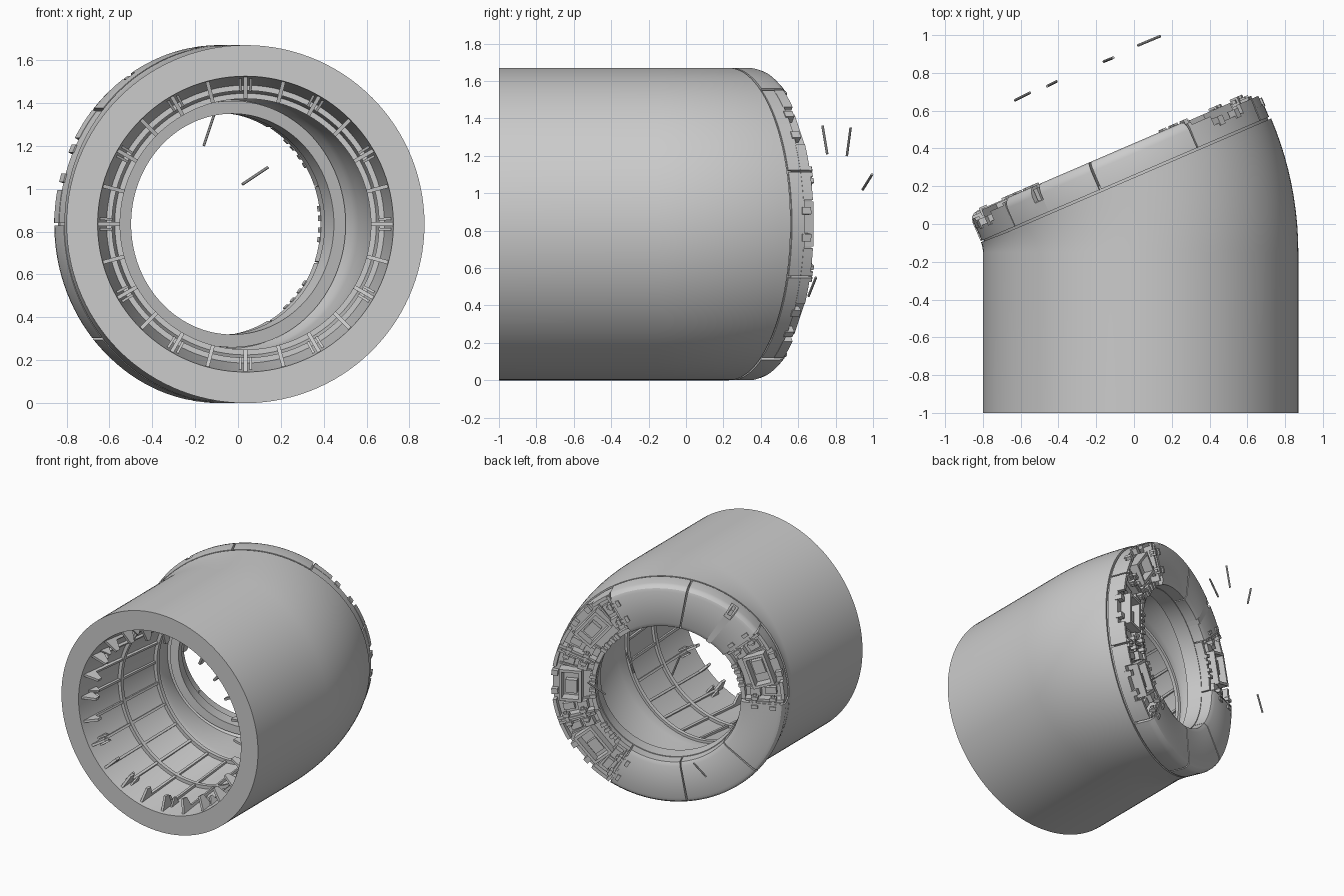
import bpy, bmesh
from math import sin, cos, pi, radians, ceil
from mathutils import Vector

if "Cube" in bpy.data.objects:
    bpy.data.objects.remove(bpy.data.objects["Cube"])

Z = Vector((0, 0, 1))
BEND = radians(23.3)
PIVOT = Vector((-0.95, -0.15, 0.835))


def bend_frame(t):
    # Origin, sideways axis and forward axis at bend angle t
    u = Vector((cos(t), sin(t), 0))
    return PIVOT + u * 0.985, u, Vector((-sin(t), cos(t), 0))


TUBE = (Vector((0.035, 0, 0.835)), Vector((1, 0, 0)), Vector((0, 1, 0)))
RING = bend_frame(BEND)


def pt(fr, r, a, h, t=0):
    o, u, n = fr
    return o + u * (r * cos(a) - t * sin(a)) + Z * (r * sin(a) + t * cos(a)) + n * h


def loft(bm, rows, wrap_rows, cap):
    # Skin quads between rows; each row is a closed loop
    rows = [[bm.verts.new(p) for p in row] for row in rows]
    m, k = len(rows), len(rows[0])
    for i in range(m if wrap_rows else m - 1):
        a, b = rows[i], rows[(i + 1) % m]
        for j in range(k):
            bm.faces.new((a[j], a[(j + 1) % k], b[(j + 1) % k], b[j]))
    if cap:
        bm.faces.new(rows[0])
        bm.faces.new(rows[-1])


def sector(bm, fr, prof, a0=0, a1=360, step=3):
    # Revolve an (r, h) profile from a0 to a1 degrees
    full = a1 - a0 >= 360
    n = max(1, ceil((a1 - a0) / step))
    angs = [radians(a0 + (a1 - a0) * i / n) for i in range(n if full else n + 1)]
    loft(bm, [[pt(fr, r, a, h) for r, h in prof] for a in angs], full, not full)


def prism(bm, fr, deg, prof, t0, t1):
    # Extrude an (r, h) profile sideways at one angle
    a = radians(deg)
    loft(bm, [[pt(fr, r, a, h, t) for r, h in prof] for t in (t0, t1)], False, True)


def rect(r0, r1, h0, h1):
    return [(r0, h0), (r1, h0), (r1, h1), (r0, h1)]


def finish(bm, name):
    bmesh.ops.recalc_face_normals(bm, faces=bm.faces[:])
    me = bpy.data.meshes.new(name)
    bm.to_mesh(me)
    bm.free()
    ob = bpy.data.objects.new(name, me)
    bpy.context.collection.objects.link(ob)
    bpy.ops.object.select_all(action='DESELECT')
    ob.select_set(True)
    bpy.context.view_layer.objects.active = ob
    bpy.ops.object.shade_smooth_by_angle(angle=radians(30))
    return ob


# Bent hull: outer skin forward, then inner wall back to the front rim
bm = bmesh.new()
N = 120
path = [(TUBE, 0.835, -1.0)]
path += [(bend_frame(BEND * i / 10), 0.835, 0) for i in range(10)]
path += [(RING, 0.835, -0.012), (RING, 0.575, -0.012)]
path += [(bend_frame(BEND * i / 8), 0.60, 0) for i in range(7, -1, -1)]
path += [(TUBE, 0.61, -0.2), (TUBE, 0.69, -1.0)]
loft(bm, [[pt(fr, r, 2 * pi * j / N, h) for j in range(N)] for fr, r, h in path], True, False)
finish(bm, "bent_hull")

# Hoops inside the tube
bm = bmesh.new()
for y in (-0.58, -0.2):
    w = 0.69 - 0.1 * (y + 1)
    sector(bm, TUBE, rect(w - 0.025, w + 0.01, y, y + 0.03))
finish(bm, "inner_hoops")

# 24 long ribs with a tooth at the front, every second one carries a fork
bm = bmesh.new()
rib = [(0.70, -0.975), (0.585, -0.94), (0.585, -0.90), (0.655, -0.87),
       (0.595, -0.2), (0.63, -0.2)]
for i in range(24):
    a = i * 15
    prism(bm, TUBE, a, rib, -0.009, 0.009)
    if i % 2 == 0:
        for s in (-3, 3):
            fork = [(0.685, -0.90), (0.62, -0.86), (0.62, -0.84), (0.685, -0.80)]
            prism(bm, TUBE, a + s * 0.7, fork, -0.006, 0.006)
finish(bm, "inner_ribs")

# Base plate and inner collar under the end ring
bm = bmesh.new()
sector(bm, RING, rect(0.53, 0.818, -0.02, 0.02))
sector(bm, RING, rect(0.515, 0.575, -0.05, 0.06))
finish(bm, "ring_base")

# Nine ring segments of 40 degrees: covered ones and open ones
OPEN = (-40, 0, 40, 160)
cover = [(0.52, 0), (0.835, 0), (0.835, 0.105), (0.828, 0.13), (0.812, 0.148),
         (0.79, 0.155), (0.55, 0.155), (0.52, 0.14)]
bm = bmesh.new()
for c in range(0, 360, 40):
    c = c if c <= 180 else c - 360
    if c in OPEN:
        continue
    a0, a1 = c - 19.6, c + 19.6
    if c == 120:
        # Small notch in the outer edge of this cover
        sector(bm, RING, cover, a0, 122)
        sector(bm, RING, [(0.52, 0), (0.835, 0), (0.835, 0.07), (0.76, 0.09),
                          (0.76, 0.155), (0.52, 0.155)], 122, 126)
        sector(bm, RING, cover, 126, a1)
        prism(bm, RING, 124, rect(0.78, 0.825, 0.07, 0.14), -0.012, 0.012)
    else:
        sector(bm, RING, cover, a0, a1)
finish(bm, "ring_covers")

# Open bays: floor, walls, frame and machinery boxes
bm = bmesh.new()
for c in OPEN:
    a0, a1 = c - 19.6, c + 19.6
    sector(bm, RING, rect(0.52, 0.828, 0, 0.075), a0, a1)
    sector(bm, RING, rect(0.52, 0.55, 0.07, 0.12), a0, a1)
    sector(bm, RING, rect(0.805, 0.83, 0.07, 0.125), a0, c - 9)
    sector(bm, RING, rect(0.805, 0.83, 0.07, 0.125), c + 9, a1)
    for e in (a0, a1 - 1.6):
        sector(bm, RING, rect(0.55, 0.825, 0.07, 0.14), e, e + 1.6)
    # Raised rectangular frame in the middle
    for t in (-0.12, 0.10):
        prism(bm, RING, c, rect(0.61, 0.77, 0.07, 0.15), t, t + 0.02)
    for r in (0.61, 0.75):
        prism(bm, RING, c, rect(r, r + 0.02, 0.07, 0.15), -0.12, 0.12)
    prism(bm, RING, c, rect(0.65, 0.73, 0.07, 0.115), -0.07, 0.03)
    # Boxes, pipes and small lugs around the frame
    for d in (-14, 14):
        prism(bm, RING, c + d, rect(0.59, 0.66, 0.07, 0.125), -0.03, 0.03)
        prism(bm, RING, c + d, rect(0.69, 0.77, 0.07, 0.105), -0.025, 0.025)
        prism(bm, RING, c + d * 0.75, rect(0.56, 0.79, 0.07, 0.09), -0.006, 0.006)
    for d in (-8, -3, 3, 8):
        prism(bm, RING, c + d, rect(0.515, 0.56, 0.11, 0.135), -0.012, 0.012)
    for d in (-5, 5):
        prism(bm, RING, c + d, rect(0.79, 0.835, 0.06, 0.11), -0.02, 0.02)
finish(bm, "open_bays")

# Clip pairs bridging the seams of the open bays
bm = bmesh.new()
for a in (-60, -20, 20, 60, 140, 180):
    for r in (0.60, 0.73):
        for t in (-0.045, 0.02):
            prism(bm, RING, a, rect(r, r + 0.045, 0.12, 0.165), t, t + 0.025)
        prism(bm, RING, a, rect(r + 0.012, r + 0.033, 0.135, 0.155), -0.06, 0.06)
    prism(bm, RING, a, rect(0.58, 0.80, 0.13, 0.15), -0.008, 0.008)
finish(bm, "seam_clips")

# Loose rods drifting off the end
rods = [((-0.16, 0.86, 1.20), (-0.11, 0.88, 1.35)),
        ((0.02, 0.945, 1.02), (0.14, 0.995, 1.10)),
        ((-0.46, 0.73, 1.36), (-0.41, 0.755, 1.21)),
        ((-0.63, 0.655, 0.45), (-0.55, 0.695, 0.55))]
for i, (p, q) in enumerate(rods):
    p, q = Vector(p), Vector(q)
    bpy.ops.mesh.primitive_cylinder_add(vertices=8, radius=0.007, depth=(q - p).length,
                                        location=(p + q) / 2)
    ob = bpy.context.object
    ob.name = f"loose_rod_{i + 1}"
    ob.rotation_euler = (q - p).to_track_quat('Z', 'Y').to_euler()
